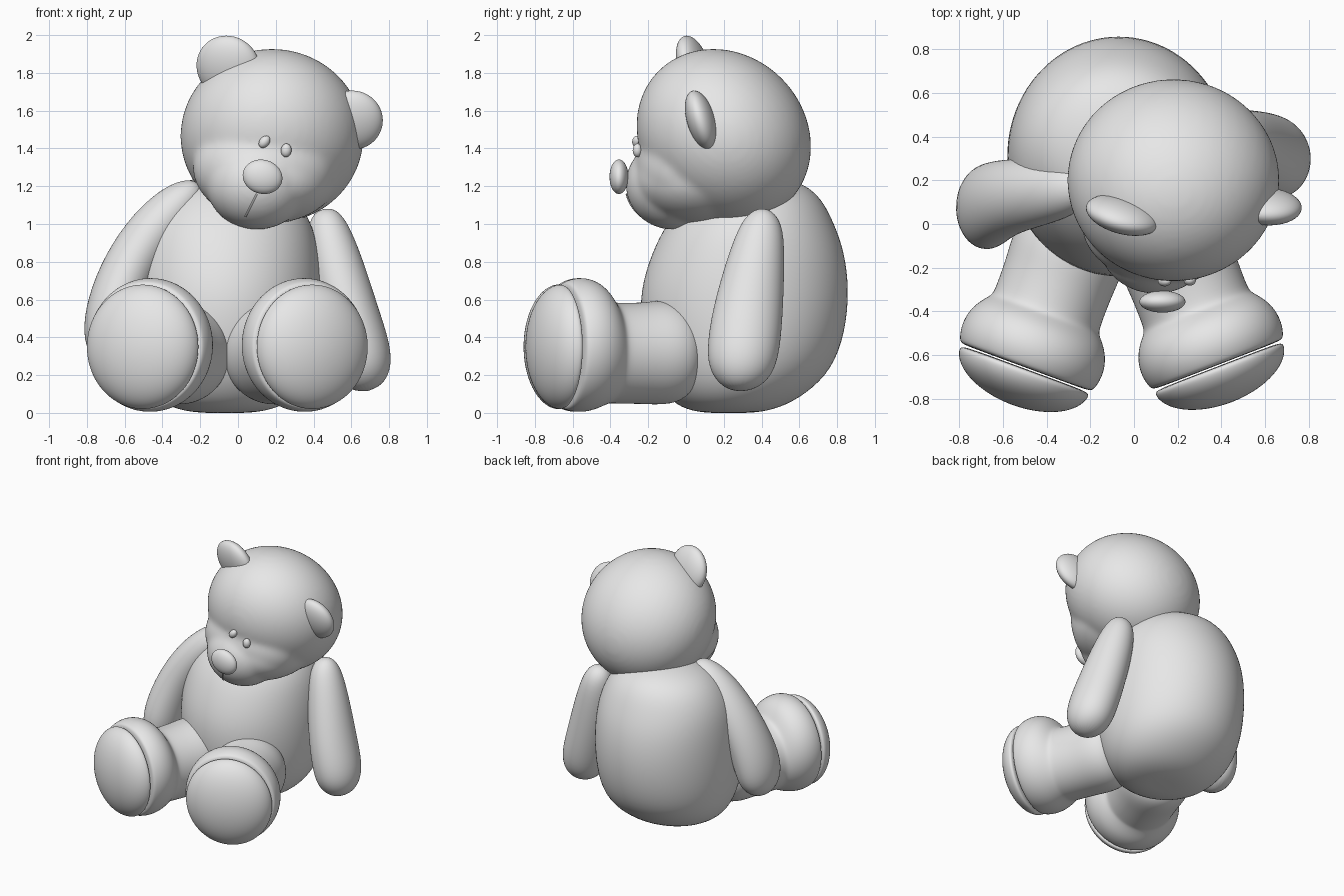
import bpy, bmesh, math
from mathutils import Vector, Matrix

if "Cube" in bpy.data.objects:
    bpy.data.objects.remove(bpy.data.objects["Cube"])

Y, Z = Vector((0, 1, 0)), Vector((0, 0, 1))

# One plain grey for the whole toy
grey = bpy.data.materials.new("plain_grey")
grey.use_nodes = True
grey.diffuse_color = (0.8, 0.8, 0.8, 1)
grey.node_tree.nodes["Principled BSDF"].inputs["Base Color"].default_value = grey.diffuse_color


def finish(name, bm):
    """Turn a bmesh into a smooth grey object."""
    bmesh.ops.recalc_face_normals(bm, faces=bm.faces)
    mesh = bpy.data.meshes.new(name)
    bm.to_mesh(mesh)
    bm.free()
    mesh.materials.append(grey)
    mesh.shade_smooth()
    obj = bpy.data.objects.new(name, mesh)
    bpy.context.collection.objects.link(obj)
    return obj


def tube(name, stations, hint, axis=None, sides=24):
    """Loft ellipses (centre, side radius, hint radius); zero radii close the ends."""
    bm = bmesh.new()
    rings = []
    for i, (c, ra, rb) in enumerate(stations):
        before = Vector(stations[max(i - 1, 0)][0])
        after = Vector(stations[min(i + 1, len(stations) - 1)][0])
        t = axis or (after - before).normalized()
        u = t.cross(hint).normalized()
        v = t.cross(u)
        angles = [math.tau * k / sides for k in range(sides)]
        rings.append([bm.verts.new(Vector(c) + u * ra * math.cos(a) + v * rb * math.sin(a))
                      for a in angles])
    for low, high in zip(rings, rings[1:]):
        for k in range(sides):
            j = (k + 1) % sides
            bm.faces.new((low[k], low[j], high[j], high[k]))
    bmesh.ops.remove_doubles(bm, verts=bm.verts, dist=0.0005)
    obj = finish(name, bm)
    smooth = obj.modifiers.new("round", "SUBSURF")
    smooth.levels = smooth.render_levels = 2


def add_ball(bm, centre, radii, rotation=Matrix()):
    matrix = Matrix.Translation(centre) @ rotation @ Matrix.Diagonal((*radii, 1))
    bmesh.ops.create_uvsphere(bm, u_segments=48, v_segments=32, radius=1, matrix=matrix)


def ball(name, centre, radii, rotation=Matrix()):
    bm = bmesh.new()
    add_ball(bm, centre, radii, rotation)
    finish(name, bm)


def turn(degrees, axis):
    return Matrix.Rotation(math.radians(degrees), 4, axis)


def facing(normal):
    return Vector(normal).to_track_quat("Z", "Y").to_matrix().to_4x4()


# Body: height, front, back, half width
body = [(0, .22, .22, 0), (0, .09, .37, .15), (.025, -.03, .5, .29), (.1, -.12, .64, .4),
        (.23, -.2, .78, .48), (.43, -.245, .85, .512), (.65, -.25, .87, .518),
        (.85, -.185, .845, .503), (1, -.11, .79, .468), (1.13, 0, .725, .39),
        (1.21, .1, .635, .275), (1.25, .25, .5, .12), (1.255, .37, .37, 0)]
tube("body", [((-.07, (f + b) / 2, z), w, (b - f) / 2) for z, f, b, w in body], Y, Z)

# Arms: hanging one on the left, bent one on the right
tube("left_arm", [((.45, .42, 1.08), 0, 0), ((.455, .415, 1.065), .06, .055),
                  ((.47, .405, 1), .108, .115), ((.515, .37, .8), .145, .155),
                  ((.588, .325, .52), .16, .19), ((.65, .3, .31), .168, .195),
                  ((.672, .285, .2), .142, .16), ((.685, .28, .135), .085, .09),
                  ((.69, .28, .113), 0, 0)], Y)
tube("right_arm", [((-.2, .165, 1.21), 0, 0), ((-.22, .165, 1.195), .06, .07),
                   ((-.3, .16, 1.125), .115, .125), ((-.44, .145, .98), .14, .157),
                   ((-.575, .125, .78), .146, .174), ((-.658, .09, .56), .15, .195),
                   ((-.685, .065, .4), .14, .195), ((-.695, .05, .3), .095, .13),
                   ((-.695, .045, .245), 0, 0)], Y)

# Legs with rounded feet, splayed outward: distance behind sole, radius, centre height
leg = [(.006, 0, .355), (.006, .25, .355), (.007, .328, .355), (.02, .345, .355),
       (.08, .361, .36), (.15, .354, .36), (.21, .324, .355), (.25, .288, .335),
       (.27, .272, .32), (.31, .268, .315), (.45, .27, .315), (.55, .28, .32),
       (.65, .268, .32), (.72, .205, .32), (.755, .1, .32), (.765, 0, .32)]
for side, foot, out in (("left", Vector((.385, -.65, 0)), Vector((.36, -.933, 0))),
                        ("right", Vector((-.497, -.662, 0)), Vector((-.345, -.938, 0)))):
    out.normalize()
    tube(side + "_leg", [(foot - out * d + Z * h, r * .96, r) for d, r, h in leg], Z, out)
    # Domed sole
    base = foot + Z * .35
    dome = [(base, 0, 0), (base, .28, .3)]
    for k in range(9):
        a = math.pi / 2 * k / 8
        r = math.cos(a) if k < 8 else 0
        dome.append((base + out * (.006 + .17 * math.sin(a)), .32 * r, .337 * r))
    tube(side + "_sole", dome, Z, out)

# Head: skull, jaw, cheeks and muzzle fused into one soft form
muzzle, muzzle_size = Vector((.1, -.07, 1.21)), Vector((.268, .25, .24))
bm = bmesh.new()
add_ball(bm, (.18, .2, 1.465), (.485, .434, .489), turn(45, "X"))
add_ball(bm, (.16, .12, 1.27), (.38, .4, .265), turn(8, "X"))
add_ball(bm, (.14, 0, 1.3), (.38, .27, .28))
add_ball(bm, muzzle, muzzle_size)
head = finish("head", bm)
fuse = head.modifiers.new("fuse", "REMESH")
fuse.mode = "VOXEL"
fuse.voxel_size = .016
fuse.use_smooth_shade = True
soften = head.modifiers.new("soften", "SMOOTH")
soften.factor = .5
soften.iterations = 16

# Face and ears
ball("nose", (.13, -.355, 1.25), (.106, .05, .09), turn(15, "Y"))
ball("right_eye", (.14, -.26, 1.435), (.026, .025, .036), turn(40, "Y"))
ball("left_eye", (.255, -.257, 1.39), (.028, .025, .036), turn(5, "Y"))
ball("right_ear", (-.052, .04, 1.83), (.172, .172, .075), facing((.25, .93, .27)))
ball("left_ear", (.605, .08, 1.55), (.162, .162, .075), facing((.05, .95, .29)))

# Mouth stitch: a thin thread following the muzzle
curve = bpy.data.curves.new("mouth_stitch", "CURVE")
curve.dimensions = "3D"
curve.bevel_depth = .005
curve.materials.append(grey)
thread = curve.splines.new("POLY")
thread.points.add(8)
for k, p in enumerate(thread.points):
    x, z = .1 - .0075 * k, 1.16 - .015 * k
    rise = 1 - ((x - muzzle.x) / muzzle_size.x) ** 2 - ((z - muzzle.z) / muzzle_size.z) ** 2
    p.co = (x, muzzle.y - muzzle_size.y * math.sqrt(rise), z, 1)
stitch = bpy.data.objects.new("mouth_stitch", curve)
bpy.context.collection.objects.link(stitch)
